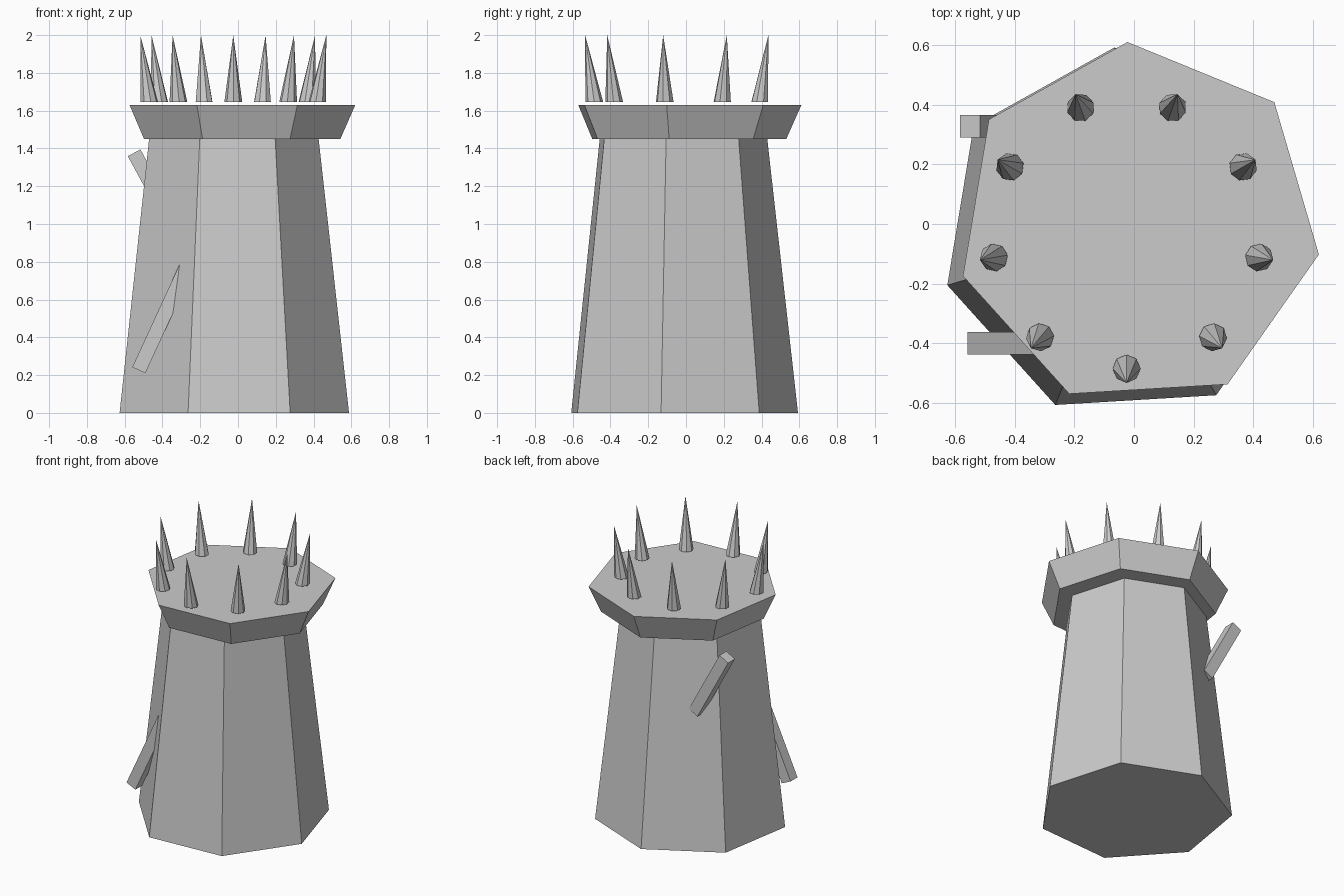
import bpy
from math import radians, cos, sin

if "Cube" in bpy.data.objects:
    bpy.data.objects.remove(bpy.data.objects["Cube"])


def make_object(name, verts, faces):
    mesh = bpy.data.meshes.new(name)
    mesh.from_pydata(verts, [], faces)
    mesh.update()
    obj = bpy.data.objects.new(name, mesh)
    bpy.context.collection.objects.link(obj)
    return obj


def ring(centre, radius, z, sides, start):
    angles = [radians(start + 360 * i / sides) for i in range(sides)]
    return [(centre[0] + radius * cos(a), centre[1] + radius * sin(a), z) for a in angles]


def frustum(name, centre, r0, z0, r1, z1, sides, start):
    verts = ring(centre, r0, z0, sides, start) + ring(centre, r1, z1, sides, start)
    faces = [(i, (i + 1) % sides, (i + 1) % sides + sides, i + sides) for i in range(sides)]
    faces += [tuple(reversed(range(sides))), tuple(range(sides, 2 * sides))]
    return make_object(name, verts, faces)


def spike(name, base, tip, radius, sides, start):
    verts = ring(base, radius, base[2], sides, start) + [tip]
    faces = [(i, (i + 1) % sides, sides) for i in range(sides)]
    faces.append(tuple(reversed(range(sides))))
    return make_object(name, verts, faces)


def beam(name, end, angle, length, width):
    # square beam running from its free end into the tower, in the xz plane
    dx, dz = cos(radians(angle)), sin(radians(angle))
    bpy.ops.mesh.primitive_cube_add(
        size=1,
        location=(end[0] + dx * length / 2, end[1], end[2] + dz * length / 2),
        rotation=(0, radians(-angle), 0))
    obj = bpy.context.object
    obj.name = name
    obj.scale = (length, width, width)


# Tapered seven-sided tower and flared platform
frustum("tower_body", (-0.028, -0.03), 0.624, 0, 0.461, 1.452, 7, -9.4)
frustum("platform", (0.015, -0.002), 0.534, 1.45, 0.614, 1.63, 7, -9.4)

# Ring of outward-leaning spikes
for i in range(9):
    deg = -90 + 40 * i
    c, s = cos(radians(deg)), sin(radians(deg))
    spike(f"spike_{i + 1}",
          (-0.025 + 0.452 * c, -0.034 + 0.452 * s, 1.647),
          (-0.025 + 0.5 * c, -0.034 + 0.5 * s, 2.0), 0.047, 8, deg)

# Two beams sticking out of the left side
beam("lower_beam", (-0.525, -0.401, 0.226), 65.3, 0.72, 0.076)
beam("upper_beam", (-0.55, 0.328, 1.377), -61.5, 0.5, 0.076)
